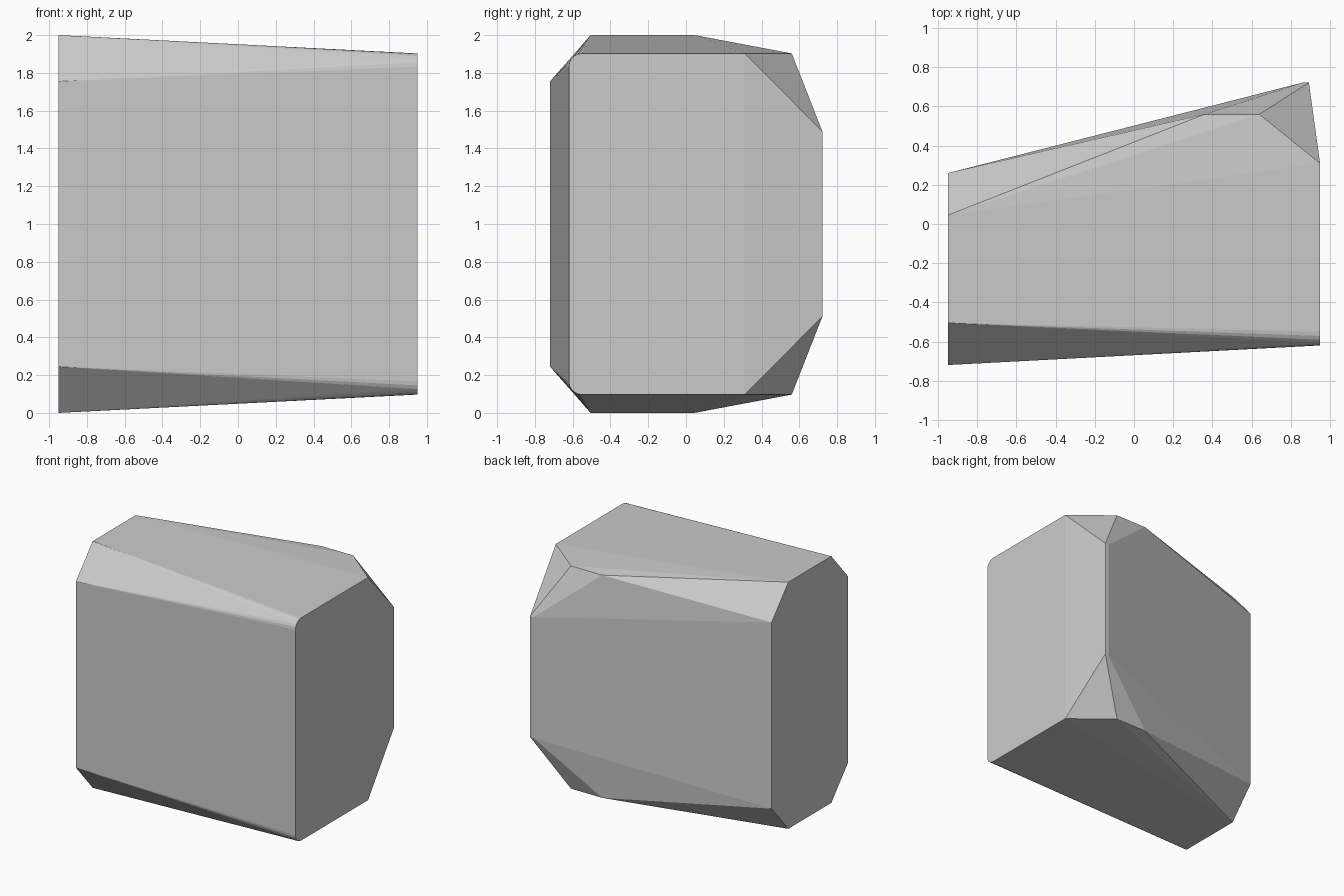
import bpy, bmesh, math

if "Cube" in bpy.data.objects:
    bpy.data.objects.remove(bpy.data.objects["Cube"])

# Upper half of the outline, as (x, y, z); the lower half mirrors it about z = 1
left_end = [(-0.95, -0.72, 1.755), (-0.95, -0.505, 2.0),
            (-0.95, 0.045, 2.0), (-0.95, 0.26, 1.755)]
back_edge = [(0.862, 0.722, 1.49), (0.893, 0.722, 1.49),
             (0.64, 0.56, 1.903), (0.36, 0.56, 1.903)]
right_end = [(0.95, 0.31, 1.903)]

# Rounded front corner of the right end
R = 0.07
for i in range(6):
    a = math.radians(90 + 18 * i)
    right_end.append((0.95, -0.55 + R * math.cos(a), 1.833 + R * math.sin(a)))

# Convex faceted block
bm = bmesh.new()
for x, y, z in left_end + back_edge + right_end:
    bm.verts.new((x, y, z))
    bm.verts.new((x, y, 2.0 - z))
bmesh.ops.convex_hull(bm, input=bm.verts[:])
bmesh.ops.dissolve_limit(bm, angle_limit=math.radians(0.3),
                         verts=bm.verts[:], edges=bm.edges[:])
bmesh.ops.recalc_face_normals(bm, faces=bm.faces[:])

mesh = bpy.data.meshes.new("faceted_block")
bm.to_mesh(mesh)
bm.free()
block = bpy.data.objects.new("faceted_block", mesh)
bpy.context.collection.objects.link(block)
